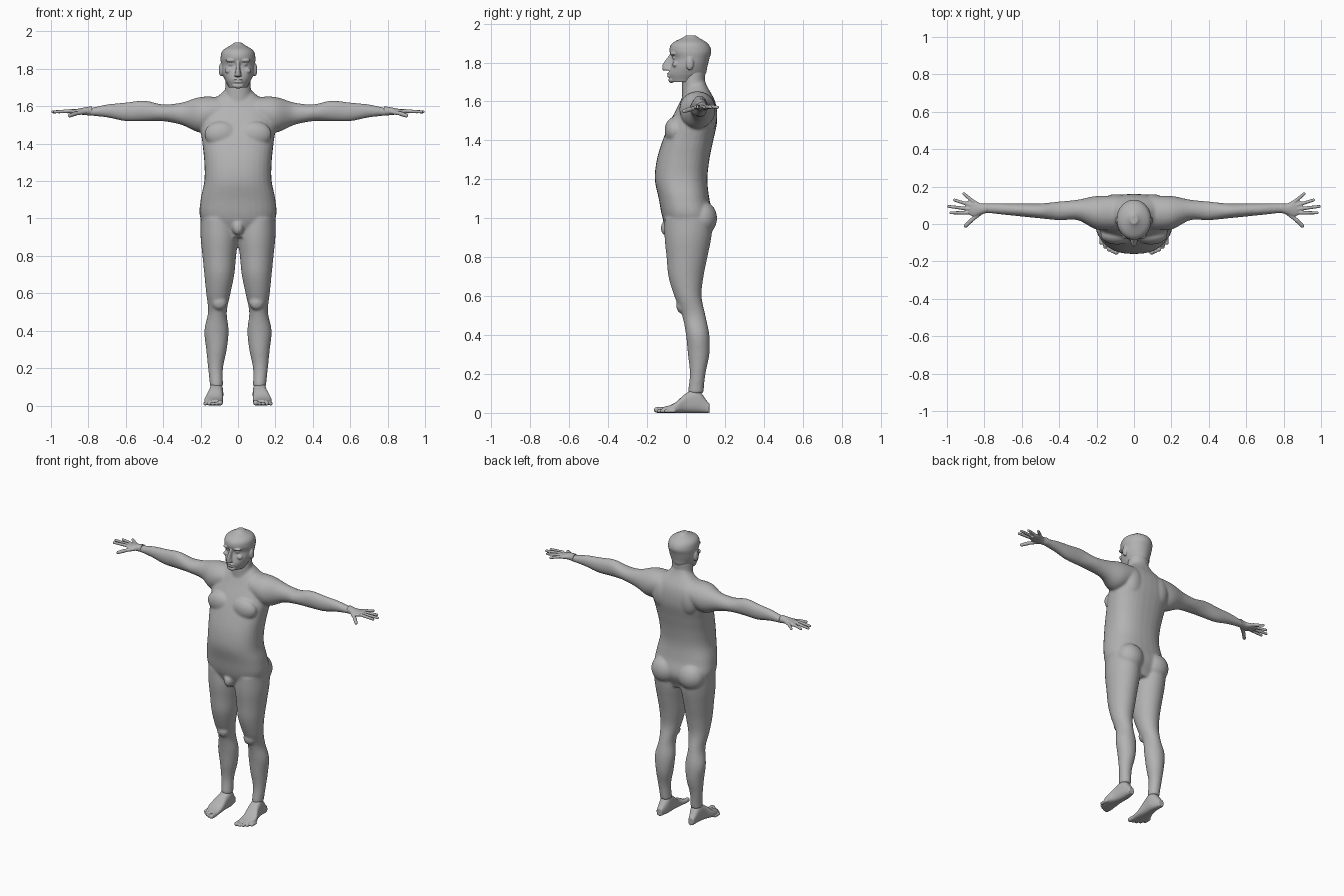
import bpy, bmesh
from math import cos, sin, tau, copysign
from mathutils import Matrix, Vector

if "Cube" in bpy.data.objects:
    bpy.data.objects.remove(bpy.data.objects["Cube"])

grey = (.45, .45, .45, 1)
skin = bpy.data.materials.new("plain grey")
skin.use_nodes = True
skin.diffuse_color = grey
skin.node_tree.nodes["Principled BSDF"].inputs["Base Color"].default_value = grey


def sample(curve, t):
    """Read a smooth curve through evenly spaced values; a plain number is constant."""
    if not isinstance(curve, tuple):
        return curve
    last = len(curve) - 1
    i = min(int(t * last), last - 1)
    f = t * last - i
    before, start, end, after = (curve[max(0, min(last, i + k))] for k in (-1, 0, 1, 2))
    slope_in, slope_out = (end - before) / 2, (after - start) / 2
    blend = f * f * (3 - 2 * f)
    return (start + (end - start) * blend
            + slope_in * f * (1 - f) ** 2 - slope_out * f * f * (1 - f))


def rounded(value, power):
    return copysign(abs(value) ** (2 / power), value)


def loft(bm, axis, start, end, low_a, high_a, low_b, high_b, side=1, power=2, stations=40, around=32):
    """Skin rounded sections along an axis, bounded by four silhouette curves."""
    rings = []
    for station in range(stations + 1):
        t = station / stations
        along = start + (end - start) * t
        a0, a1, b0, b1 = (sample(curve, t) for curve in (low_a, high_a, low_b, high_b))
        ring = []
        for k in range(around):
            angle = tau * k / around
            a = (a0 + a1) / 2 + (a1 - a0) / 2 * rounded(cos(angle), power)
            b = (b0 + b1) / 2 + (b1 - b0) / 2 * rounded(sin(angle), power)
            x, y, z = {"x": (along, a, b), "y": (a, along, b), "z": (a, b, along)}[axis]
            ring.append(bm.verts.new((side * x, y, z)))
        rings.append(ring)
    for lower, upper in zip(rings, rings[1:]):
        for k in range(around):
            j = (k + 1) % around
            bm.faces.new((lower[k], lower[j], upper[j], upper[k]))
    bm.faces.new(rings[0])
    bm.faces.new(rings[-1])


def column(bm, start, end, width, front, back, power=2):
    """Upright loft that is symmetric about the centre plane."""
    narrow = tuple(-w for w in width)
    loft(bm, "z", start, end, narrow, width, front, back, power=power)


def blob(bm, centre, radii, side=1):
    x, y, z = centre
    matrix = Matrix.Translation((side * x, y, z)) @ Matrix.Diagonal((*radii, 1))
    bmesh.ops.create_uvsphere(bm, u_segments=24, v_segments=16, radius=1, matrix=matrix)


def digit(bm, base, tip, base_radius, tip_radius, side):
    """Tapered capsule for one finger or toe."""
    base, tip = (Vector((side * x, y, z)) for x, y, z in (base, tip))
    direction = tip - base
    turn = direction.to_track_quat("Z", "Y").to_matrix().to_4x4()
    bmesh.ops.create_cone(bm, cap_ends=True, segments=16, radius1=base_radius, radius2=tip_radius,
                          depth=direction.length,
                          matrix=Matrix.Translation((base + tip) / 2) @ turn)
    for point, radius in ((base, base_radius), (tip, tip_radius)):
        bmesh.ops.create_uvsphere(bm, u_segments=16, v_segments=10, radius=radius,
                                  matrix=Matrix.Translation(point))


def finish(bm, name, voxel, iterations):
    """Fuse the overlapping forms into one smooth skin."""
    bmesh.ops.recalc_face_normals(bm, faces=bm.faces)
    mesh = bpy.data.meshes.new(name)
    bm.to_mesh(mesh)
    bm.free()
    mesh.materials.append(skin)
    mesh.shade_smooth()
    obj = bpy.data.objects.new(name, mesh)
    bpy.context.collection.objects.link(obj)
    fuse = obj.modifiers.new("fuse", "REMESH")
    fuse.mode = "VOXEL"
    fuse.voxel_size = voxel
    fuse.use_smooth_shade = True
    soften = obj.modifiers.new("soften", "SMOOTH")
    soften.factor = .5
    soften.iterations = iterations


# Trunk and neck
body = bmesh.new()
column(body, .9, 1.7,
       width=(.12, .2, .2, .18, .18, .19, .2, .17, .06),
       front=(-.08, -.12, -.14, -.16, -.15, -.12, -.08, -.03, .01),
       back=(.1, .14, .12, .11, .12, .14, .16, .15, .1), power=2.4)
column(body, 1.6, 1.76, width=(.08, .07, .066), front=-.02, back=(.13, .1, .1))
blob(body, (0, -.1, .95), (.03, .03, .04))

for side in (1, -1):
    # Leg
    loft(body, "z", .1, 1,
         low_a=(.08, .08, .06, .05, .06, .04, .02, .01, 0, .01),
         high_a=(.15, .16, .17, .18, .16, .17, .18, .19, .2, .2),
         low_b=(.01, .02, .01, 0, -.02, -.06, -.09, -.1, -.11, -.11),
         high_b=(.09, .1, .12, .12, .1, .08, .09, .11, .13, .14), side=side)
    # Arm
    loft(body, "x", .1, .8,
         low_a=(-.03, -.03, .02, .02, .03, .04, .05, .06),
         high_a=(.15, .15, .13, .12, .11, .11, .11, .11),
         low_b=(1.5, 1.46, 1.5, 1.52, 1.52, 1.52, 1.54, 1.55),
         high_b=(1.65, 1.65, 1.62, 1.61, 1.63, 1.62, 1.61, 1.59), side=side)
    # Buttock, chest muscle, shoulder blade and kneecap
    blob(body, (.1, .08, 1), (.09, .08, .09), side)
    blob(body, (.09, -.06, 1.45), (.09, .05, .07), side)
    blob(body, (.1, .11, 1.53), (.07, .05, .1), side)
    blob(body, (.1, -.02, .55), (.04, .03, .04), side)
finish(body, "body", voxel=.007, iterations=8)

# Head, nose, chin and lips
head = bmesh.new()
column(head, 1.7, 1.94,
       width=(.05, .07, .085, .09, .093, .08, .02),
       front=(-.08, -.09, -.08, -.07, -.085, -.07, 0),
       back=(.06, .1, .11, .12, .13, .11, .05))
column(head, 1.76, 1.85, width=(.02, .013, .01, .01), front=(-.12, -.12, -.1, -.08), back=-.05)
blob(head, (0, -.075, 1.71), (.03, .015, .015))
for height in (1.73, 1.743):
    blob(head, (0, -.085, height), (.025, .013, .006))

for side in (1, -1):
    # Brow, eye, cheek and ear
    blob(head, (.035, -.065, 1.845), (.03, .017, .01), side)
    blob(head, (.035, -.055, 1.825), (.015, .015, .01), side)
    blob(head, (.05, -.055, 1.79), (.02, .015, .015), side)
    blob(head, (.09, .02, 1.795), (.013, .02, .035), side)
finish(head, "head", voxel=.004, iterations=3)

for side, word in ((1, "left"), (-1, "right")):
    # Palm with four spread fingers and a thumb
    hand = bmesh.new()
    loft(hand, "x", .78, .9,
         low_a=(.06, .05, .04, .06), high_a=(.11, .11, .13, .12),
         low_b=(1.55, 1.56), high_b=(1.6, 1.58), side=side)
    for i, reach in enumerate((.98, .99, .96, .91)):
        digit(hand, (.89 - i * .01, .06 + i * .02, 1.575), (reach, .06 + i * .034, 1.57),
              base_radius=.01, tip_radius=.008, side=side)
    thumb = ((.82, .06, 1.57), (.87, .02, 1.56), (.9, -.01, 1.55))
    for base, tip in zip(thumb, thumb[1:]):
        digit(hand, base, tip, base_radius=.012, tip_radius=.01, side=side)
    finish(hand, word + "_hand", voxel=.003, iterations=2)

    # Foot with a row of five toes
    foot = bmesh.new()
    loft(foot, "y", -.12, .12,
         low_a=(.08, .08, .08, .08, .1), high_a=(.16, .18, .16, .15, .14),
         low_b=0, high_b=(.03, .05, .1, .12, .05), side=side, power=2.7)
    for i in range(5):
        radius = .01 if i else .015
        x, y = .095 + i * .02, -.15 + i * i * .003
        digit(foot, (x, y + .04, radius), (x, y, radius), radius, radius, side)
    finish(foot, word + "_foot", voxel=.004, iterations=3)
